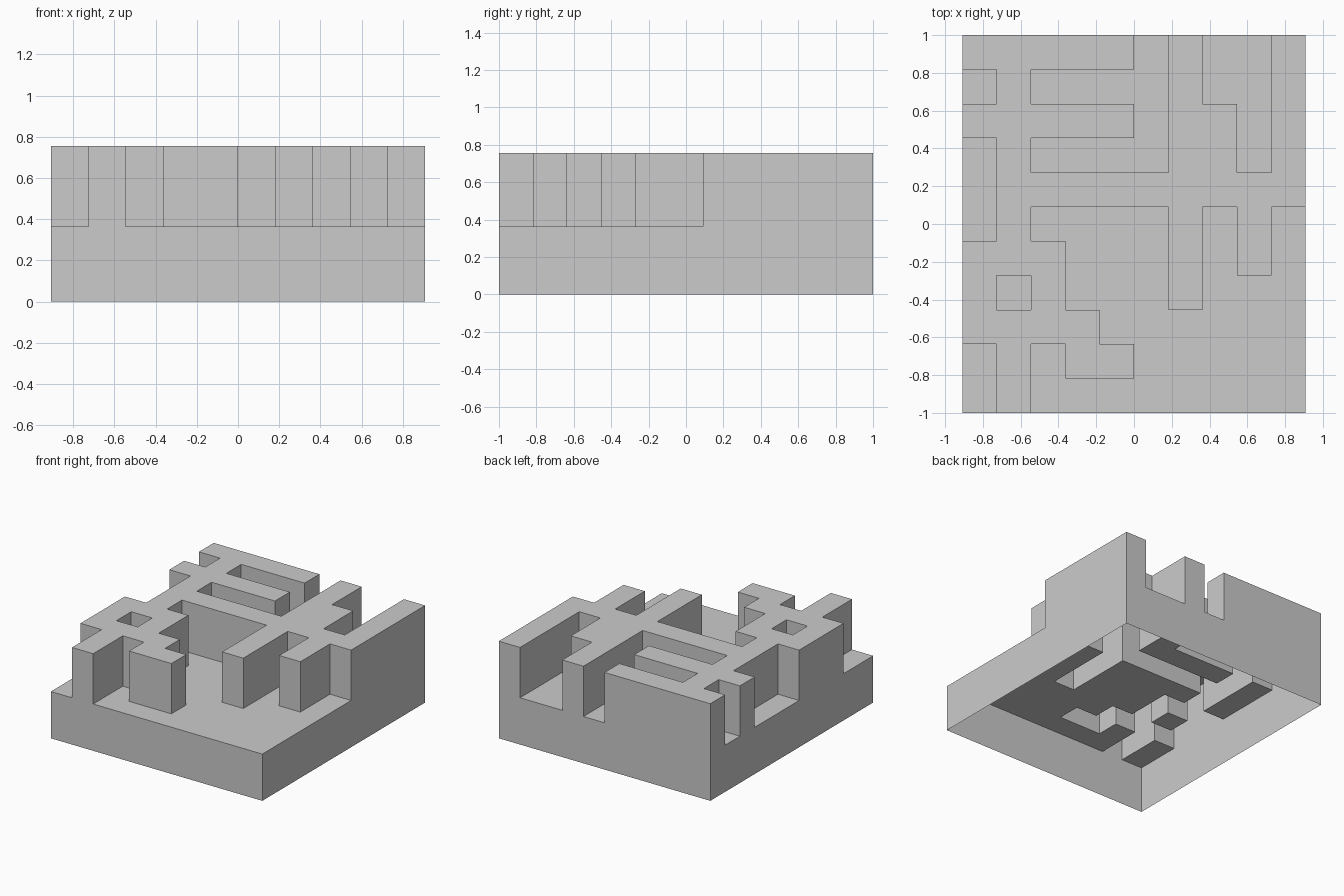
import bpy, bmesh

if "Cube" in bpy.data.objects:
    bpy.data.objects.remove(bpy.data.objects["Cube"])

# Raised-cell plan, back row first, columns left to right
PLAN = ["1111101001",
        "0100001001",
        "1111101101",
        "0100001101",
        "0111111111",
        "0100001010",
        "1110001010",
        "1010001000",
        "1111000000",
        "0101100000",
        "0100000000"][::-1]
ROWS, COLS = len(PLAN), len(PLAN[0])
CELL = 2 / ROWS
LOW, HIGH = 0.3636, 0.755


def raised(i, j):
    return PLAN[j][i] == "1"


def inside(i, j):
    return 0 <= i < COLS and 0 <= j < ROWS


def add_face(bm, pts):
    bm.faces.new([bm.verts.new(((i - COLS / 2) * CELL, (j - ROWS / 2) * CELL, z))
                  for i, j, z in pts])


bm = bmesh.new()
for j in range(ROWS):
    for i in range(COLS):
        # Floor or wall-top face of the cell
        top = HIGH if raised(i, j) else LOW
        corners = [(i, j), (i + 1, j), (i + 1, j + 1), (i, j + 1)]
        add_face(bm, [(a, b, top) for a, b in corners])

        # Vertical sides; the hollow shell stays open underneath
        for k, (di, dj) in enumerate([(0, -1), (1, 0), (0, 1), (-1, 0)]):
            a, b = corners[k], corners[(k + 1) % 4]
            border = not inside(i + di, j + dj)
            bands = [(0, LOW)] if border else []
            if raised(i, j) and (border or not raised(i + di, j + dj)):
                bands.append((LOW, HIGH))
            for z0, z1 in bands:
                add_face(bm, [(*a, z0), (*b, z0), (*b, z1), (*a, z1)])

bmesh.ops.remove_doubles(bm, verts=bm.verts, dist=1e-4)
mesh = bpy.data.meshes.new("maze_block")
bm.to_mesh(mesh)
bm.free()
block = bpy.data.objects.new("maze_block", mesh)
bpy.context.collection.objects.link(block)
